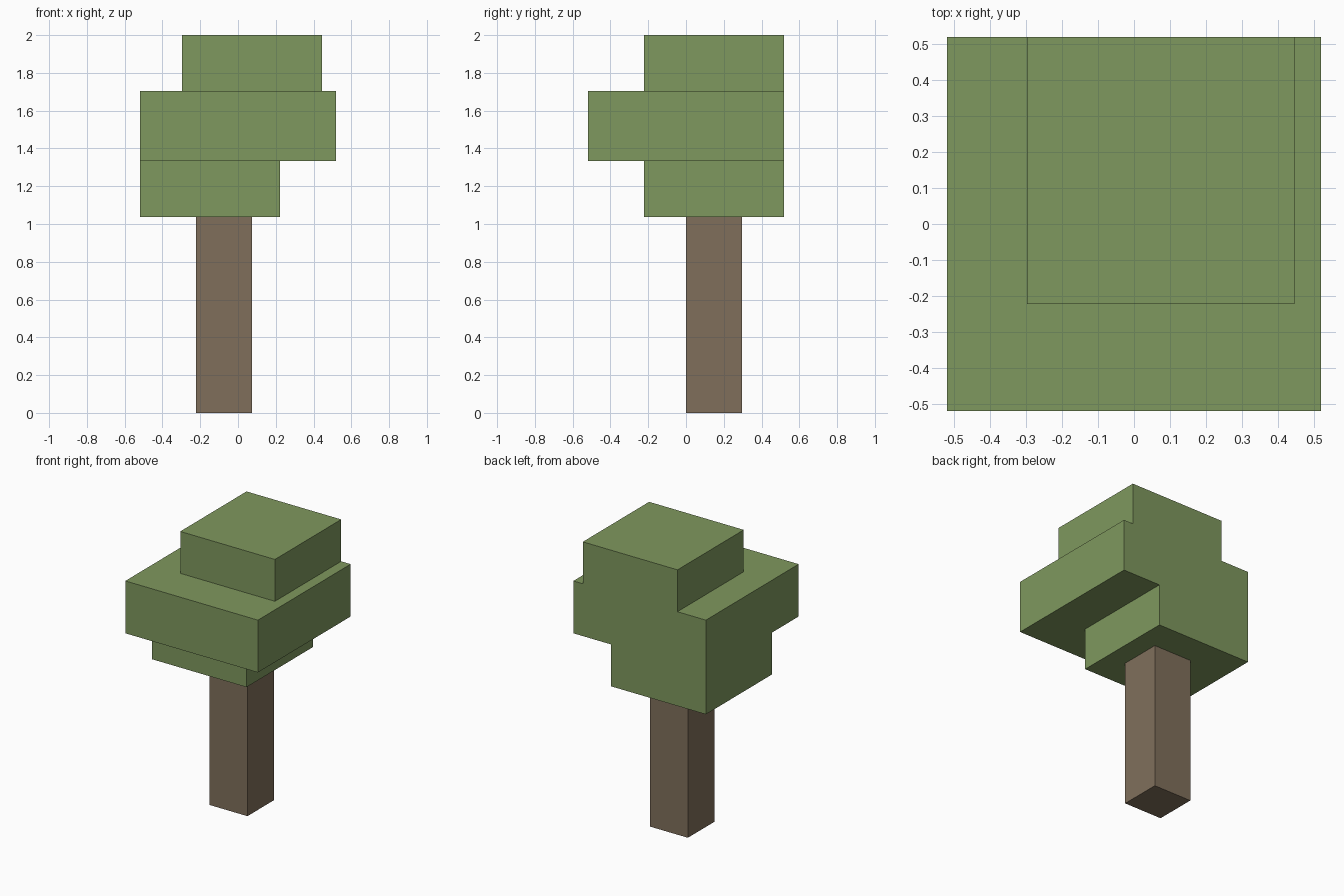
import bpy
from mathutils import Vector

cube = bpy.data.objects.get("Cube")
if cube:
    bpy.data.objects.remove(cube, do_unlink=True)

U = 2 / 27  # block grid unit: the tree is 27 units tall


def material(name, color):
    mat = bpy.data.materials.new(name)
    mat.use_nodes = True
    mat.diffuse_color = color
    mat.node_tree.nodes["Principled BSDF"].inputs["Base Color"].default_value = color
    return mat


def block(name, low, high, mat):
    """Box between two corners given in grid units."""
    low, high = Vector(low) * U, Vector(high) * U
    bpy.ops.mesh.primitive_cube_add(size=1, location=(low + high) / 2)
    obj = bpy.context.object
    obj.name = name
    obj.scale = high - low
    bpy.ops.object.transform_apply(location=False, rotation=False, scale=True)
    obj.data.materials.append(mat)
    return obj


bark = material("bark_brown", (0.216, 0.159, 0.105, 1))
leaf = material("leaf_green", (0.212, 0.314, 0.112, 1))

# Trunk
block("trunk", (-3, 0, 0), (1, 4, 14), bark)

# Foliage tiers, all flush at the back
block("lower_foliage", (-7, -3, 14), (3, 7, 18), leaf)
block("middle_foliage", (-7, -7, 18), (7, 7, 23), leaf)
block("upper_foliage", (-4, -3, 23), (6, 7, 27), leaf)
